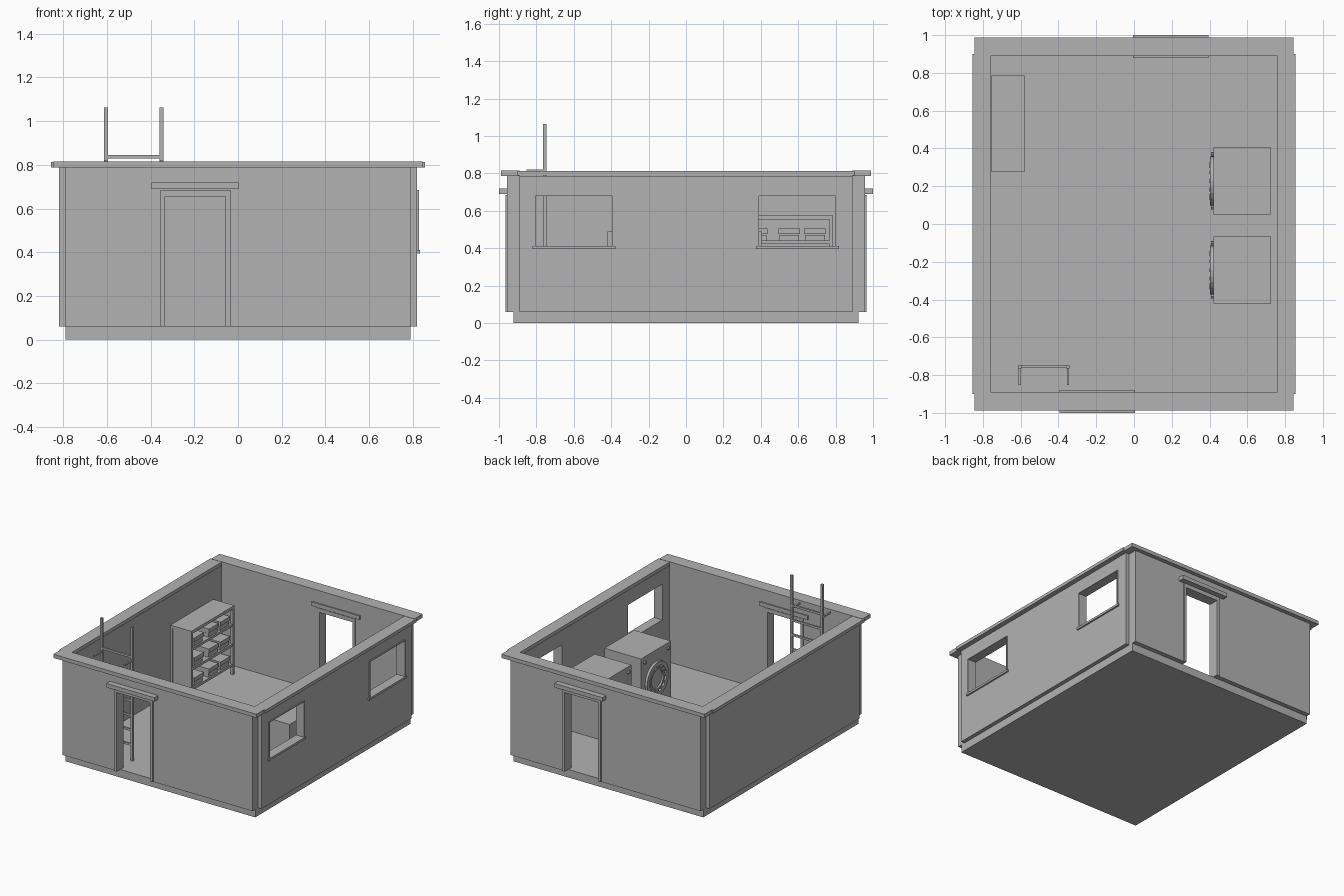
import bpy, bmesh
from math import sin, cos, pi
from mathutils import Matrix, Vector

cube = bpy.data.objects.get("Cube")
if cube:
    bpy.data.objects.remove(cube, do_unlink=True)

grey = bpy.data.materials.new("plain grey")
grey.use_nodes = True
GREY = (0.45, 0.45, 0.45, 1)
grey.diffuse_color = GREY
grey.node_tree.nodes["Principled BSDF"].inputs["Base Color"].default_value = GREY


def finish(name, bm):
    mesh = bpy.data.meshes.new(name)
    bm.to_mesh(mesh)
    bm.free()
    mesh.materials.append(grey)
    obj = bpy.data.objects.new(name, mesh)
    bpy.context.collection.objects.link(obj)
    return obj


def add_box(bm, x, y, z):
    """Box from three (low, high) ranges."""
    size = [r[1] - r[0] for r in (x, y, z)]
    mid = [(r[0] + r[1]) / 2 for r in (x, y, z)]
    bmesh.ops.create_cube(bm, size=1, matrix=Matrix.Translation(mid) @ Matrix.Diagonal((*size, 1)))


def boxes(name, *ranges):
    bm = bmesh.new()
    for r in ranges:
        add_box(bm, *r)
    return finish(name, bm)


def cut(obj, *ranges):
    """Cut box-shaped openings out of an object."""
    for r in ranges:
        cutter = boxes("cutter", r)
        mod = obj.modifiers.new("opening", 'BOOLEAN')
        mod.operation, mod.solver, mod.object = 'DIFFERENCE', 'EXACT', cutter
        bpy.context.view_layer.objects.active = obj
        bpy.ops.object.modifier_apply(modifier=mod.name)
        bpy.data.objects.remove(cutter, do_unlink=True)


def span(a, b, sign):
    return (a, b) if sign > 0 else (-b, -a)


# Shell dimensions
BASE, WALL_TOP, ROOF = 0.06, 0.787, 0.815
IN_X, OUT_X, IN_Y, OUT_Y = 0.76, 0.82, 0.89, 0.957
boxes("floor_slab", ((-0.79, 0.79), (-0.923, 0.923), (0, BASE)))

# Front and back walls with door, frame and canopy; one is the other turned round
for sign, label in ((-1, "front"), (1, "back")):
    wall = boxes(label + "_wall", ((-0.79, 0.79), span(IN_Y, OUT_Y, sign), (BASE, WALL_TOP)))
    cut(wall, (span(0.04, 0.35, sign), span(0.8, 1.1, sign), (0.04, 0.68)))
    depth = span(0.885, 0.966, sign)
    boxes(label + "_door_frame",
          (span(0.035, 0.057, sign), depth, (BASE, 0.655)),
          (span(0.333, 0.355, sign), depth, (BASE, 0.655)),
          (span(0.035, 0.355, sign), depth, (0.655, 0.685)))
    boxes(label + "_door_canopy", (span(-0.005, 0.395, sign), span(0.88, 1.0, sign), (0.69, 0.72)))
    boxes(label + "_cornice", ((-0.845, 0.845), span(IN_Y, 0.988, sign), (WALL_TOP, ROOF)))

# Side walls, the left one with two windows
WINDOWS = ((-0.81, -0.39), (0.385, 0.805))
for sign, label in ((-1, "right"), (1, "left")):
    wall = boxes(label + "_wall", (span(IN_X, OUT_X, sign), (-IN_Y, IN_Y), (BASE, WALL_TOP)))
    if sign > 0:
        cut(wall, *[((0.7, 0.9), w, (0.41, 0.685)) for w in WINDOWS])
    boxes(label + "_cornice", (span(IN_X, 0.855, sign), (-0.9, 0.9), (WALL_TOP + 0.002, ROOF - 0.002)))

for i, (a, b) in enumerate(WINDOWS):
    depth, t = (IN_X, 0.828), 0.006
    boxes(f"window_frame_{i + 1}",
          (depth, (a, a + t), (0.41, 0.685)), (depth, (b - t, b), (0.41, 0.685)),
          (depth, (a + t, b - t), (0.685 - t, 0.685)))
    boxes(f"window_sill_{i + 1}", ((IN_X, 0.832), (a - 0.012, b + 0.012), (0.395, 0.411)))

# Ladder by the front door
RAILS = (-0.605, -0.35)
ladder = [((x - 0.009, x + 0.009), (-0.765, -0.746), (BASE, 1.063)) for x in RAILS]
ladder += [((x - 0.006, x + 0.006), (-0.852, -0.765), (0.808, 0.82)) for x in RAILS]
ladder += [(RAILS, (-0.762, -0.748), (z, z + 0.015)) for z in [0.83 - 0.11 * i for i in range(7)]]
boxes("ladder", *ladder)

# Storage shelf: posts, boards, closed ends and back
SX, SY, TOP = (-0.755, -0.58), (0.275, 0.785), 0.575
LEVELS = (0.13, 0.28, 0.43)
parts = [(SX, SY, (TOP - 0.022, TOP))]
parts += [((SX[0], SX[1] - 0.004), (SY[0] + 0.004, SY[1] - 0.004), (z - 0.008, z + 0.01)) for z in LEVELS]
for x in (SX[0], SX[1] - 0.018):
    for y in (SY[0], SY[1] - 0.018):
        parts.append(((x, x + 0.018), (y, y + 0.018), (BASE, TOP - 0.022)))
for y in (SY[0] + 0.004, SY[1] - 0.01):
    parts.append(((SX[0] + 0.018, SX[1] - 0.018), (y, y + 0.006), (0.122, TOP - 0.022)))
parts.append(((SX[0] + 0.002, SX[0] + 0.008), (SY[0] + 0.018, SY[1] - 0.018), (0.122, TOP - 0.022)))
boxes("storage_shelf", *parts)

# Lidded bins on each level
bins = []
for z in LEVELS:
    for y in (0.32, 0.495, 0.632):
        bins.append(((-0.735, -0.595), (y + 0.005, y + 0.11), (z + 0.01, z + 0.042)))
        bins.append(((-0.74, -0.588), (y, y + 0.115), (z + 0.045, z + 0.075)))
boxes("storage_bins", *bins)


def add_disc(bm, centre, radius, depth, sides=24):
    turn = Matrix.Rotation(pi / 2, 4, 'Y')
    bmesh.ops.create_cone(bm, cap_ends=True, segments=sides, radius1=radius, radius2=radius,
                          depth=depth, matrix=Matrix.Translation(centre) @ turn)


def add_ring(bm, centre, inner, outer, depth, sides=24):
    """Flat ring facing along x."""
    c = Vector(centre)
    loops = []
    for radius, x in ((outer, depth), (outer, 0), (inner, 0), (inner, depth)):
        loops.append([bm.verts.new(c + Vector((x, radius * cos(2 * pi * i / sides),
                                               radius * sin(2 * pi * i / sides))))
                      for i in range(sides)])
    for k in range(4):
        a, b = loops[k], loops[(k + 1) % 4]
        for i in range(sides):
            j = (i + 1) % sides
            bm.faces.new((a[i], a[j], b[j], b[i]))
    bmesh.ops.recalc_face_normals(bm, faces=bm.faces[:])


# Two machines with round bolted hatches
for i, y in enumerate((0.228, -0.243)):
    boxes(f"machine_body_{i + 1}", ((0.42, 0.725), (y - 0.178, y + 0.178), (BASE, 0.49)))
    bm = bmesh.new()
    mid = 0.275
    add_ring(bm, (0.402, y, mid), 0.1, 0.13, 0.019)
    add_ring(bm, (0.407, y, mid), 0.07, 0.084, 0.014)
    for k in range(12):
        a = 2 * pi * k / 12
        add_disc(bm, (0.411, y + 0.092 * cos(a), mid + 0.092 * sin(a)), 0.01, 0.02, 8)
    for dy in (-0.14, 0.14):
        add_disc(bm, (0.414, y + dy, 0.45), 0.012, 0.014, 8)
    finish(f"machine_hatch_{i + 1}", bm)
